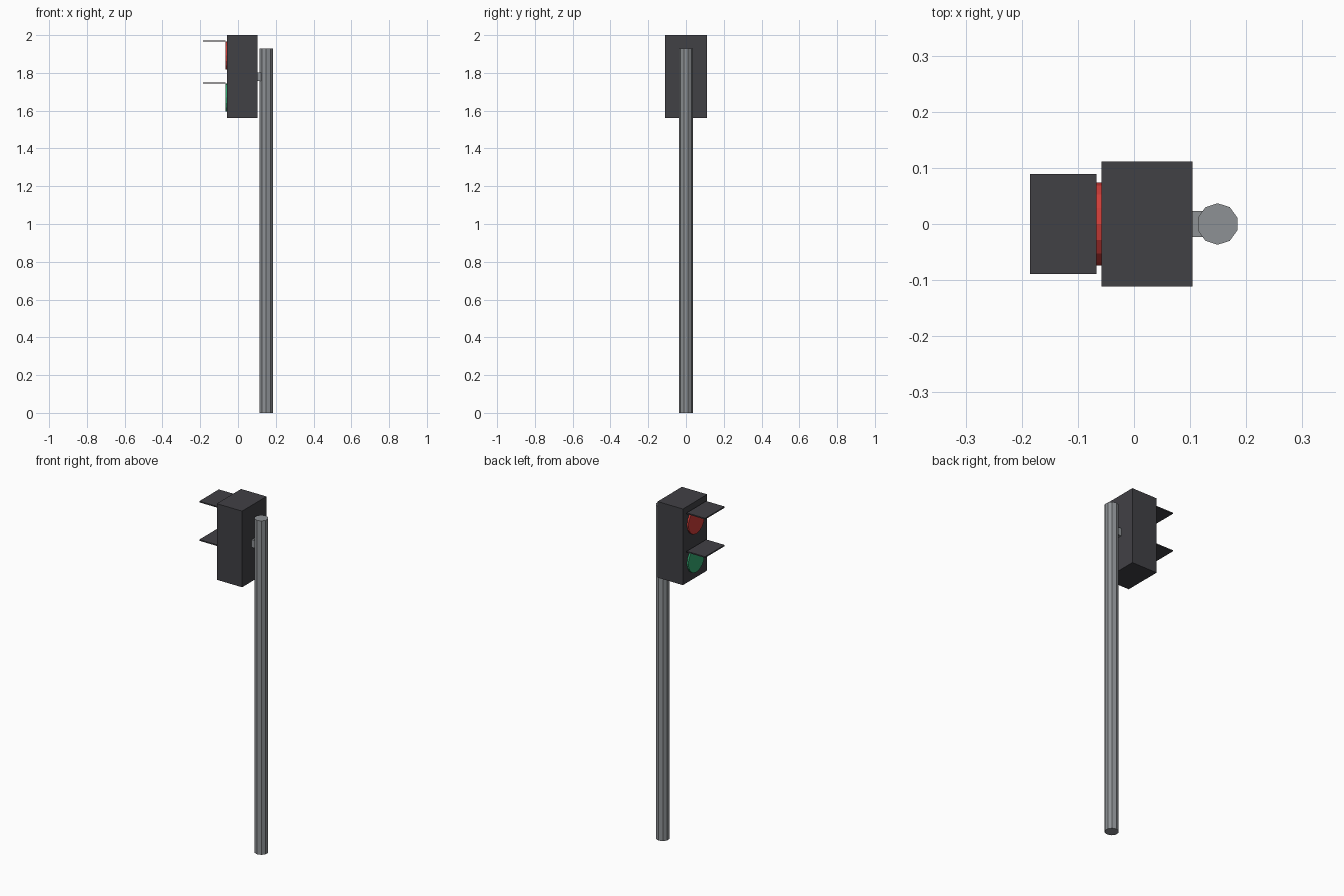
import bpy
import math

cube = bpy.data.objects.get("Cube")
if cube:
    bpy.data.objects.remove(cube, do_unlink=True)


def make_material(name, rgb):
    mat = bpy.data.materials.new(name)
    color = (*rgb, 1.0)
    mat.diffuse_color = color
    mat.use_nodes = True
    mat.node_tree.nodes["Principled BSDF"].inputs["Base Color"].default_value = color
    return mat


def finish(name, mat):
    obj = bpy.context.object
    obj.name = name
    obj.data.name = name
    obj.data.materials.append(mat)
    return obj


def box(name, mat, x, y, z):
    """Box spanning the (min, max) pairs x, y and z."""
    spans = (x, y, z)
    bpy.ops.mesh.primitive_cube_add(size=1, location=[(a + b) / 2 for a, b in spans])
    bpy.context.object.scale = [b - a for a, b in spans]
    bpy.ops.object.transform_apply(location=False, rotation=False, scale=True)
    return finish(name, mat)


def cylinder(name, mat, sides, radius, depth, location, rotation=(0, 0, 0)):
    bpy.ops.mesh.primitive_cylinder_add(vertices=sides, radius=radius, depth=depth,
                                        location=location, rotation=rotation)
    return finish(name, mat)


grey = make_material("pole grey", (0.27, 0.285, 0.30))
dark = make_material("housing charcoal", (0.053, 0.052, 0.060))
red = make_material("signal red", (0.62, 0.047, 0.04))
green = make_material("signal green", (0.035, 0.40, 0.17))

# Pole and the bracket joining it to the housing
POLE_X, POLE_TOP = 0.149, 1.93
cylinder("pole", grey, 10, 0.037, POLE_TOP, (POLE_X, 0, POLE_TOP / 2))
box("bracket", grey, (0.10, 0.13), (-0.023, 0.023), (1.757, 1.801))

# Signal housing
FACE_X = -0.058
box("housing", dark, (FACE_X, 0.104), (-0.111, 0.111), (1.56, 2.0))

# Round lenses on the -x face, each under a flat visor
LENS_R, LENS_D = 0.074, 0.009
for label, mat, z in (("red", red, 1.891), ("green", green, 1.669)):
    cylinder(label + "_lens", mat, 16, LENS_R, LENS_D,
             (FACE_X - LENS_D / 2, 0, z), (0, math.pi / 2, 0))
    box(label + "_visor", dark, (-0.185, FACE_X - LENS_D),
        (-0.089, 0.089), (z + LENS_R, z + LENS_R + 0.007))
